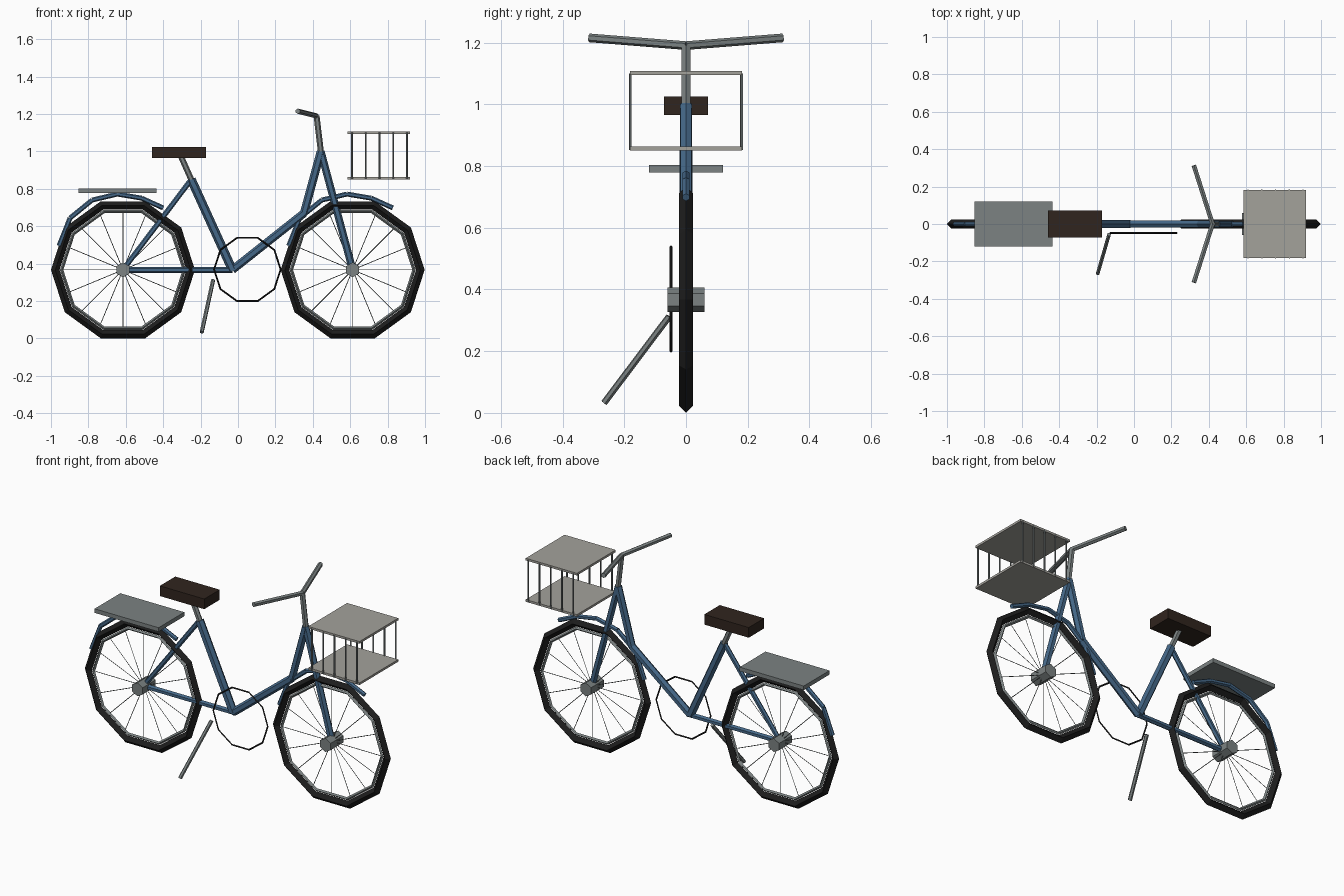
import bpy, bmesh
from math import sin, cos, pi, radians
from mathutils import Vector, Matrix

if "Cube" in bpy.data.objects:
    bpy.data.objects.remove(bpy.data.objects["Cube"])


def material(name, rgb):
    m = bpy.data.materials.new(name)
    m.diffuse_color = (*rgb, 1)
    m.use_nodes = True
    m.node_tree.nodes["Principled BSDF"].inputs["Base Color"].default_value = m.diffuse_color
    return m


BLUE = material("frame_blue", (0.06, 0.14, 0.25))
BLACK = material("rubber_black", (0.012, 0.012, 0.012))
STEEL = material("steel", (0.2, 0.225, 0.225))
BROWN = material("leather", (0.03, 0.018, 0.013))
WIRE = material("basket_wire", (0.37, 0.36, 0.33))


def finish(name, bm, mat):
    bmesh.ops.recalc_face_normals(bm, faces=bm.faces)
    mesh = bpy.data.meshes.new(name)
    bm.to_mesh(mesh)
    bm.free()
    ob = bpy.data.objects.new(name, mesh)
    ob.data.materials.append(mat)
    bpy.context.collection.objects.link(ob)
    return ob


def add_rod(bm, a, b, r, sides=6):
    a, b = Vector(a), Vector(b)
    rot = (b - a).to_track_quat('Z', 'Y').to_matrix().to_4x4()
    bmesh.ops.create_cone(bm, cap_ends=True, segments=sides, radius1=r, radius2=r,
                          depth=(b - a).length,
                          matrix=Matrix.Translation((a + b) / 2) @ rot)


def rods(name, pairs, r, mat, sides=6):
    bm = bmesh.new()
    for a, b in pairs:
        add_rod(bm, a, b, r, sides)
    return finish(name, bm, mat)


def add_box(bm, lo, hi):
    lo, hi = Vector(lo), Vector(hi)
    bmesh.ops.create_cube(bm, size=1, matrix=Matrix.Translation((lo + hi) / 2)
                          @ Matrix.Diagonal((*(hi - lo), 1)))


def box(name, lo, hi, mat):
    bm = bmesh.new()
    add_box(bm, lo, hi)
    return finish(name, bm, mat)


def ring(name, centre, major, minor, sides, mat, segs=10):
    """Upright torus in the XZ plane."""
    bm = bmesh.new()
    grid = []
    for i in range(segs):
        t = 2 * pi * i / segs
        row = []
        for j in range(sides):
            p = 2 * pi * j / sides
            d = major + minor * cos(p)
            row.append(bm.verts.new((centre[0] + d * cos(t),
                                     centre[1] + minor * sin(p),
                                     centre[2] + d * sin(t))))
        grid.append(row)
    for i in range(segs):
        n = (i + 1) % segs
        for j in range(sides):
            k = (j + 1) % sides
            bm.faces.new((grid[i][j], grid[n][j], grid[n][k], grid[i][k]))
    return finish(name, bm, mat)


HUB_Z = 0.367

# Wheels and mudguards
for side, x in (("rear", -0.615), ("front", 0.613)):
    c = Vector((x, 0, HUB_Z))
    ring(side + "_tyre", c, 0.362, 0.023, 4, BLACK)
    ring(side + "_rim", c, 0.328, 0.009, 4, STEEL)
    spokes = [(c, c + 0.32 * Vector((cos(i * pi / 8), 0, sin(i * pi / 8))))
              for i in range(16)]
    rods(side + "_spokes", spokes, 0.002, STEEL, 4)
    rods(side + "_hub", [(c - Vector((0, 0.06, 0)), c + Vector((0, 0.06, 0)))],
         0.04, STEEL)
    arc = [(-0.342, 0.128), (-0.283, 0.277), (-0.165, 0.373),
           (-0.03, 0.405), (0.1, 0.383), (0.215, 0.331)]
    pts = [c + Vector((dx, 0, dz)) for dx, dz in arc]
    rods(side + "_mudguard", list(zip(pts, pts[1:])), 0.013, BLUE)

# Frame tubes
rear, front = (-0.615, 0, HUB_Z), (0.613, 0, HUB_Z)
crank, seat_top = (-0.03, 0, HUB_Z), (-0.25, 0, 0.85)
head_low, head_top = (0.353, 0, 0.67), (0.443, 0, 1.0)
for name, a, b, r in (
        ("chain_stay", rear, crank, 0.016),
        ("seat_tube", crank, seat_top, 0.024),
        ("seat_stay", rear, seat_top, 0.014),
        ("down_tube", crank, head_low, 0.022),
        ("head_tube", head_low, head_top, 0.022),
        ("fork", head_top, front, 0.02)):
    rods(name, [(a, b)], r, BLUE)

# Steering
bar = (0.42, 0, 1.19)
rods("stem", [(head_top, bar)], 0.016, STEEL)
rods("handlebar", [(bar, (0.32, s * 0.313, 1.215)) for s in (-1, 1)], 0.014, STEEL)

# Saddle and rack
rods("seat_post", [(seat_top, (-0.31, 0, 0.985))], 0.016, STEEL)
box("saddle", (-0.46, -0.072, 0.965), (-0.17, 0.072, 1.025), BROWN)
box("rear_rack", (-0.853, -0.12, 0.779), (-0.435, 0.12, 0.803), STEEL)

# Basket: two plates joined by side bars
for name, z in (("basket_base", 0.85), ("basket_rim", 1.094)):
    box(name, (0.586, -0.181, z), (0.92, 0.181, z + 0.013), WIRE)
bars = [((0.61 + i * 0.0735, s * 0.18, 0.852), (0.61 + i * 0.0735, s * 0.18, 1.1))
        for i in range(5) for s in (-1, 1)]
rods("basket_bars", bars, 0.005, STEEL, 5)

# Chain loop and kickstand
ring("chain", (0.05, -0.048, HUB_Z + 0.002), 0.178, 0.005, 4, BLACK)
rods("kickstand", [((-0.133, -0.055, 0.312), (-0.194, -0.265, 0.033))], 0.011, STEEL)
